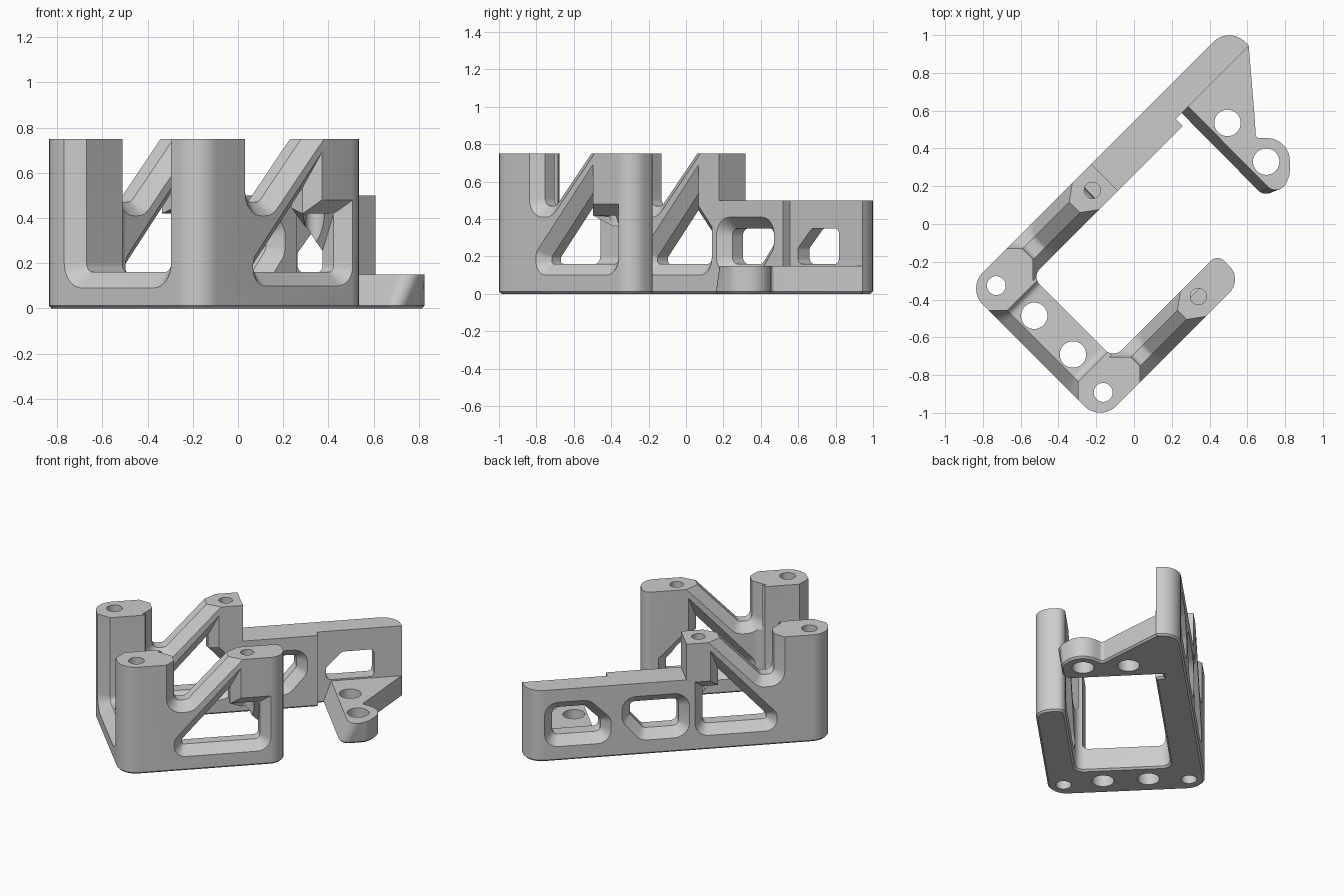
import bpy, bmesh, math
from mathutils import Vector

cube = bpy.data.objects.get("Cube")
if cube:
    bpy.data.objects.remove(cube, do_unlink=True)

grey = bpy.data.materials.new("plain grey")
grey.use_nodes = True
COLOUR = (0.6, 0.6, 0.6, 1)
grey.diffuse_color = COLOUR
grey.node_tree.nodes["Principled BSDF"].inputs["Base Color"].default_value = COLOUR

H = math.sqrt(0.5)


def world(u, v, z):
    """The frame is built square in u, v and turned by 45 degrees."""
    return Vector(((u - v) * H, (u + v) * H, z))


def rounded(corners, steps=8):
    """Polygon from (a, b, radius) corners, with arcs at the corners."""
    out = []
    for i, (a, b, r) in enumerate(corners):
        p = Vector((a, b))
        if not r:
            out.append(p)
            continue
        q = (Vector(corners[i - 1][:2]) - p).normalized()
        s = (Vector(corners[(i + 1) % len(corners)][:2]) - p).normalized()
        half = q.angle(s) / 2
        centre = p + (q + s).normalized() * r / math.sin(half)
        start = p + q * r / math.tan(half) - centre
        end = p + s * r / math.tan(half) - centre
        sweep = start.angle(end)
        for k in range(steps + 1):
            t = k / steps
            arc = start * math.sin((1 - t) * sweep) + end * math.sin(t * sweep)
            out.append(centre + arc / math.sin(sweep))
    return out


def inset(pts, d):
    """Move every edge of the polygon inward by d."""
    n = len(pts)
    area = sum(pts[i - 1].x * pts[i].y - pts[i].x * pts[i - 1].y for i in range(n))
    sign = 1 if area > 0 else -1
    out = []
    for i, p in enumerate(pts):
        e = (p - pts[i - 1]).normalized()
        f = (pts[(i + 1) % n] - p).normalized()
        n1, n2 = Vector((-e.y, e.x)), Vector((-f.y, f.x))
        out.append(p + sign * d * (n1 + n2) / (1 + n1.dot(n2)))
    return out


def loft(name, sections):
    bm = bmesh.new()
    rings = [[bm.verts.new(p) for p in s] for s in sections]
    n = len(rings[0])
    for lo, hi in zip(rings, rings[1:]):
        for i in range(n):
            bm.faces.new((lo[i - 1], lo[i], hi[i], hi[i - 1]))
    bm.faces.new(rings[0])
    bm.faces.new(rings[-1])
    bmesh.ops.recalc_face_normals(bm, faces=bm.faces)
    mesh = bpy.data.meshes.new(name)
    bm.to_mesh(mesh)
    bm.free()
    obj = bpy.data.objects.new(name, mesh)
    obj.data.materials.append(grey)
    bpy.context.collection.objects.link(obj)
    return obj


def cut(target, cutter):
    bpy.context.view_layer.objects.active = target
    mod = target.modifiers.new("cut", "BOOLEAN")
    mod.operation = "DIFFERENCE"
    mod.solver = "EXACT"
    mod.object = cutter
    bpy.ops.object.modifier_apply(modifier=mod.name)
    bpy.data.objects.remove(cutter, do_unlink=True)


def hole(target, u, v, r, z0, z1):
    ring = [(u + r * math.cos(k * math.tau / 32), v + r * math.sin(k * math.tau / 32))
            for k in range(32)]
    cut(target, loft("hole_cutter", [[world(a, b, z) for a, b in ring] for z in (z0, z1)]))


def wall_window(target, face, side, thick, outer, inner=None, both=True, c=0.06):
    """Cut a chamfered window through a wall whose outer face is v = face."""
    a = rounded(outer)
    b = rounded(inner or outer)
    steps = [(-0.02, a, -0.02), (c, a, c)]
    if both:
        steps += [(thick - c, b, c), (thick + 0.02, b, -0.02)]
    else:
        steps += [(thick + 0.04, b, c)]
    cut(target, loft("window_cutter", [
        [world(p.x, face - side * depth, p.y) for p in inset(poly, d)]
        for depth, poly, d in steps]))


# Main frame: U-shaped plan with one long arm and a fine chamfer underneath
plan = rounded([
    (-0.868, 0.385, 0.12), (-0.868, -0.615, 0.12), (0.2, -0.615, 0.1),
    (0.2, -0.425, 0.05), (-0.58, -0.425, 0.06), (-0.58, 0.185, 0.06),
    (0.55, 0.185, 0), (0.55, 0.237, 0), (1.098, 0.237, 0), (1.098, 0.385, 0.12)])
frame = loft("frame", [[world(p.x, p.y, z) for p in inset(plan, d)]
                       for z, d in ((0, 0.012), (0.012, 0), (0.75, 0))])

# Lower part of the long arm
box = [(0.065, 0.1), (1.3, 0.1), (1.3, 0.5), (0.065, 0.5)]
cut(frame, loft("arm_cutter", [[world(u, v, z) for u, v in box] for z in (0.5, 0.9)]))

# Open front bay between the corner posts
bay = rounded([(-0.45, 0.09, 0.11), (0.22, 0.09, 0.11), (0.22, 0.95, 0), (-0.45, 0.95, 0)])
cut(frame, loft("bay_cutter", [[world(u, p.x, p.y) for p in inset(bay, d)]
                               for u, d in ((-0.888, -0.02), (-0.798, 0.07), (-0.4, 0.07))]))

# Notch above and braced opening below the diagonal strut, on both sides
notch = [(-0.57, 0.41, 0.1), (-0.4, 0.41, 0.1), (0.085, 0.92, 0), (-0.57, 0.92, 0)]


def brace(end, corner, ceiling):
    return [(-0.52, 0.1, 0.075), (end, 0.1, 0.09), (end, corner, 0),
            (-0.09, ceiling, 0), (-0.09, 0.69, 0), (-0.52, 0.22, 0.07)]


for face, side, thick, end, low in ((0.385, 1, 0.2, 0.01, 0.36), (-0.615, -1, 0.19, 0.104, 0.28)):
    wall_window(frame, face, side, thick, notch)
    wall_window(frame, face, side, thick, brace(end, 0.48, 0.48), brace(end, low, 0.47))

# Two clipped windows in the long arm
wall_window(frame, 0.385, 1, 0.2, [
    (0.045, 0.1, 0.1), (0.36, 0.1, 0.09), (0.48, 0.24, 0.09),
    (0.48, 0.41, 0.09), (0.045, 0.41, 0.1)])
wall_window(frame, 0.385, 1, 0.148, [
    (0.55, 0.1, 0.09), (0.98, 0.1, 0.09), (0.98, 0.41, 0.09),
    (0.69, 0.41, 0.09), (0.55, 0.27, 0.08)], both=False)

# Screw holes: corner posts, floor, end posts
for s in (-1, 1):
    hole(frame, -0.746, -0.115 + s * 0.4, 0.05, -0.1, 0.9)
    hole(frame, -0.717, -0.115 + s * 0.145, 0.07, -0.1, 0.4)
    hole(frame, -0.03, -0.115 + s * 0.397, 0.043, 0.25, 0.9)


# Mounting shelf with a rounded lobe and a sloping inner side
def shelf_plan(wall_x, wall_y, tip_x):
    return rounded([
        (wall_x, wall_y, 0), (tip_x, 0.135, 0.06), (0.825, 0.26, 0.1), (0.825, 0.455, 0.12),
        (0.645, 0.455, 0.02), (0.64, 0.55, 0), (0.607, 0.945, 0), (0.55, 0.95, 0)])


low, top = shelf_plan(0.21, 0.63, 0.70), shelf_plan(0.25, 0.66, 0.77)
shelf = loft("mounting_shelf", [[(p.x, p.y, z) for p in poly] for poly, z in (
    (inset(low, 0.012), 0), (low, 0.012), (top, 0.15))])
for x, y in ((0.495, 0.535), (0.70, 0.33)):
    hole(shelf, (x + y) * H, (y - x) * H, 0.07, -0.1, 0.3)

# Smooth arcs, crisp edges
for obj in (frame, shelf):
    bpy.ops.object.select_all(action="DESELECT")
    obj.select_set(True)
    bpy.context.view_layer.objects.active = obj
    bpy.ops.object.shade_smooth_by_angle(angle=math.radians(25))
